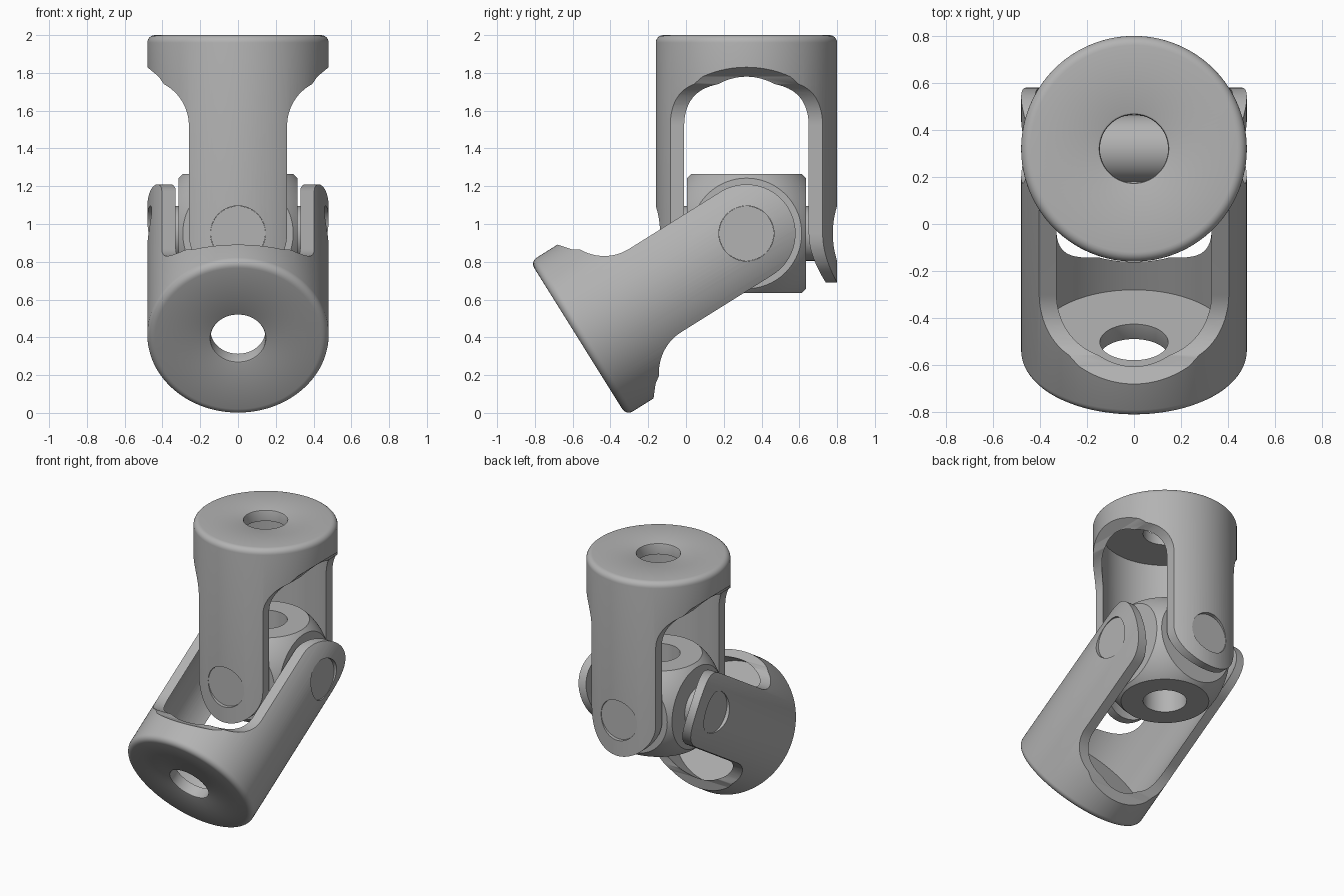
import bpy, bmesh, math
from mathutils import Matrix, Vector

if "Cube" in bpy.data.objects:
    bpy.data.objects.remove(bpy.data.objects["Cube"])

PIVOT = Vector((0, 0.32, 0.95))
steel = bpy.data.materials.new("grey steel")
steel.diffuse_color = (0.45, 0.45, 0.45, 1)
steel.use_nodes = True
steel.node_tree.nodes["Principled BSDF"].inputs["Base Color"].default_value = steel.diffuse_color


def make(name, bm):
    bmesh.ops.recalc_face_normals(bm, faces=bm.faces)
    me = bpy.data.meshes.new(name)
    bm.to_mesh(me)
    bm.free()
    me.materials.append(steel)
    ob = bpy.data.objects.new(name, me)
    bpy.context.collection.objects.link(ob)
    return ob


def lathe(name, pts, n=128):
    bm = bmesh.new()
    rings = [[bm.verts.new((r * math.cos(2 * math.pi * i / n), r * math.sin(2 * math.pi * i / n), z))
              for i in range(n)] for r, z in pts]
    for k in range(len(rings)):
        a, b = rings[k], rings[(k + 1) % len(rings)]
        for i in range(n):
            j = (i + 1) % n
            bm.faces.new((a[i], a[j], b[j], b[i]))
    return make(name, bm)


def rod(name, r, a, b, axis):
    bm = bmesh.new()
    rot = {"X": Matrix.Rotation(math.pi / 2, 4, "Y"), "Y": Matrix.Rotation(-math.pi / 2, 4, "X"),
           "Z": Matrix.Identity(4)}[axis]
    bmesh.ops.create_cone(bm, cap_ends=True, segments=64, radius1=r, radius2=r, depth=b - a,
                          matrix=rot @ Matrix.Translation((0, 0, (a + b) / 2)))
    return make(name, bm)


def boolean(ob, cutter, op):
    m = ob.modifiers.new("cut", "BOOLEAN")
    m.operation, m.object, m.solver = op, cutter, "EXACT"
    dg = bpy.context.evaluated_depsgraph_get()
    me = bpy.data.meshes.new_from_object(ob.evaluated_get(dg))
    ob.modifiers.clear()
    ob.data = me
    bpy.data.objects.remove(cutter)


def smooth(ob):
    bpy.ops.object.select_all(action="DESELECT")
    ob.select_set(True)
    bpy.context.view_layer.objects.active = ob
    bpy.ops.object.shade_smooth_by_angle(angle=math.radians(32))


def arc(cx, cz, r, a0, a1, n):
    return [(cx + r * math.cos(math.radians(a0 + (a1 - a0) * i / n)),
             cz + r * math.sin(math.radians(a0 + (a1 - a0) * i / n))) for i in range(n + 1)]


# yoke: turned cup, trimmed to two arms with rounded tips
cup = [(0.145, 1.04), (0.148, 1.047), (0.155, 1.05)] + arc(0.44, 1.01, 0.04, 90, 0, 6) + \
      [(0.48, -0.4), (0.42, -0.4), (0.42, 0.97), (0.145, 0.97)]
upper = lathe("upper_yoke", cup)
side = arc(0, 0, 0.26, -90, 0, 20) + arc(0.51, 0.57, 0.25, 180, 118, 12) + \
       [(0.42, 0.83), (0.45, 0.855), (0.48, 0.88), (0.6, 0.95), (0.6, 1.2)]
outline = side + [(-x, z) for x, z in reversed(side[1:])]
bm = bmesh.new()
f = bm.faces.new([bm.verts.new((x, -0.6, z)) for x, z in outline])
ext = bmesh.ops.extrude_face_region(bm, geom=[f])
bmesh.ops.translate(bm, vec=(0, 1.2, 0), verts=[v for v in ext["geom"] if isinstance(v, bmesh.types.BMVert)])
boolean(upper, make("trim", bm), "INTERSECT")
boolean(upper, rod("drill", 0.146, -0.7, 0.7, "Y"), "DIFFERENCE")
smooth(upper)
upper.location = PIVOT

# lower yoke: same part, quarter turned and bent by 58 degrees
lower = upper.copy()
lower.data = upper.data.copy()
lower.name = "lower_yoke"
bpy.context.collection.objects.link(lower)
lower.matrix_world = (Matrix.Translation(PIVOT) @ Matrix.Rotation(math.radians(122), 4, "X")
                      @ Matrix.Rotation(math.pi / 2, 4, "Z"))

# centre block: cube rounded by a ball, drilled upright
bm = bmesh.new()
bmesh.ops.create_cube(bm, size=0.63)
block = make("centre_block", bm)
bm = bmesh.new()
bmesh.ops.create_uvsphere(bm, u_segments=96, v_segments=64, radius=0.43)
boolean(block, make("ball", bm), "INTERSECT")
boolean(block, rod("drill", 0.145, -0.7, 0.7, "Z"), "DIFFERENCE")
smooth(block)
block.location = PIVOT

# pins: one long cross pin and two short ones
for name, a, b, axis in (("long_pin", -0.455, 0.455, "X"), ("front_pin", -0.455, -0.14, "Y"),
                         ("back_pin", 0.14, 0.455, "Y")):
    p = rod(name, 0.145, a, b, axis)
    smooth(p)
    p.location = PIVOT
